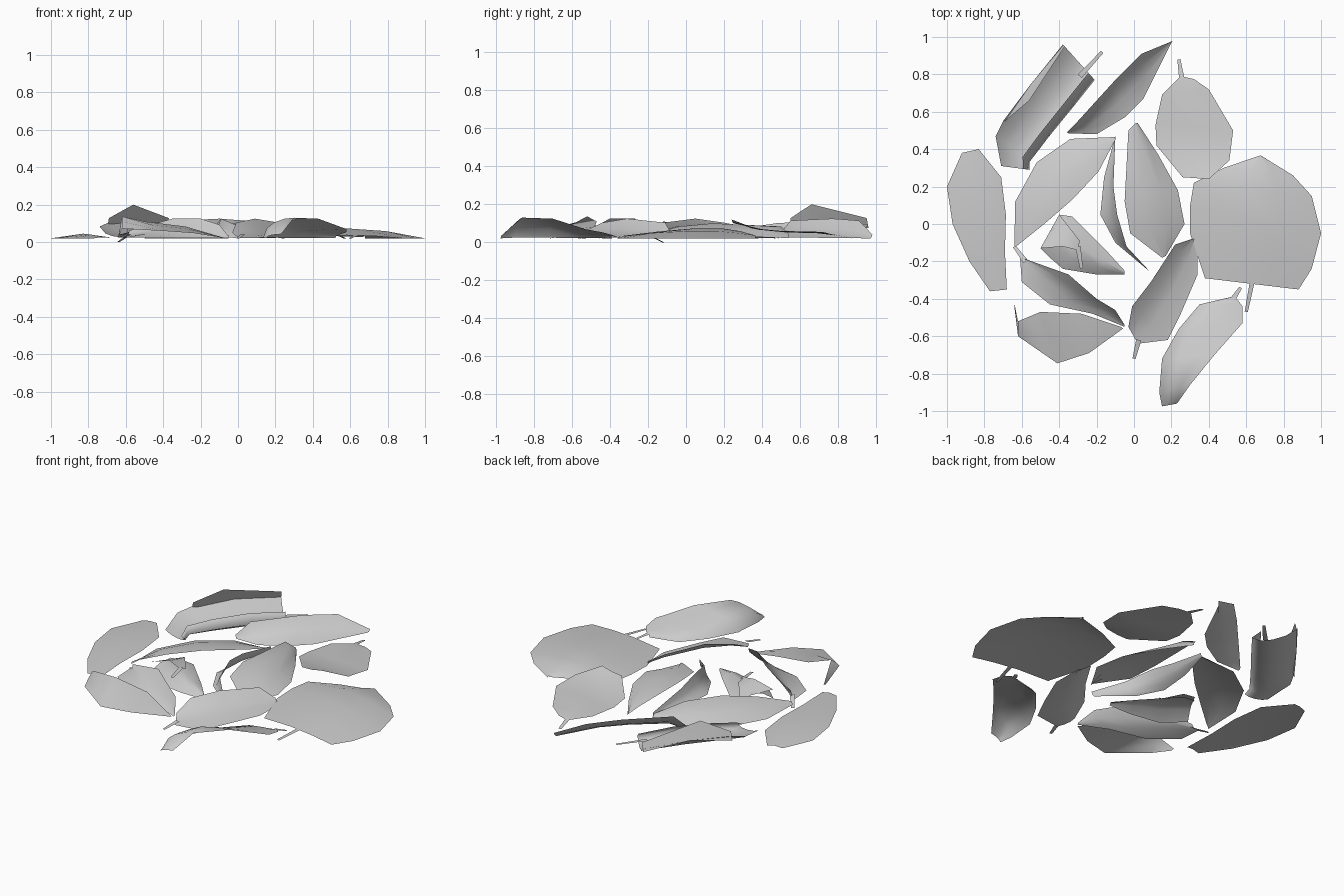
import bpy, bmesh, math
from mathutils import Vector

cube = bpy.data.objects.get("Cube")
if cube:
    bpy.data.objects.remove(cube)

leaf_grey = bpy.data.materials.new("leaf_grey")
leaf_grey.use_nodes = True
colour = (0.6, 0.6, 0.6, 1)
leaf_grey.diffuse_color = colour
leaf_grey.node_tree.nodes["Principled BSDF"].inputs["Base Color"].default_value = colour

GROUND = 0.02

# Cross-sections: (position from left edge to right edge, height at full arch)
FLAT = [(0, .02), (.5, .045), (1, .025)]
DOME = [(0, .04), (.4, .075), (.7, .06), (1, .02)]
RISING = [(0, .025), (.4, .065), (.75, .085), (1, .09)]
FALLING = [(0, .1), (.35, .1), (.7, .07), (1, .03)]
STEEP_LEFT = [(0, .025), (.12, .075), (.35, .105), (.7, .125), (1, .13)]
WALL_RIGHT = [(0, .025), (.45, .045), (.75, .075), (1, .125)]
WALL_LEFT = [(1 - u, z) for u, z in reversed(WALL_RIGHT)]
ROLLED = [(0, .11), (.25, .06), (.55, .035), (.82, .035), (1, .065), (.8, .11)]


def add_stem(bm, start, end, z_start=.04, z_end=GROUND, width=.014):
    """Flat tapered ribbon between two ground positions."""
    a, b = Vector((*start, z_start)), Vector((*end, z_end))
    side = (b - a).cross(Vector((0, 0, 1))).normalized() * width
    corners = [a + side, a - side, b - side * .6, b + side * .6]
    bm.faces.new([bm.verts.new(c) for c in corners])


def leaf(name, left, right, section, stem=None, arch=None, **stem_heights):
    """Loft a thin leaf between its two edge curves, arching along its length."""
    bm = bmesh.new()
    rows = []
    last = len(left) - 1
    if arch is None:
        arch = [.3 + .7 * math.sin(math.pi * i / last) for i in range(last + 1)]
    for l, r, rise in zip(left, right, arch):
        l, r = Vector(l), Vector(r)
        row = []
        for u, z in section:
            p = l.lerp(r, u)
            row.append(bm.verts.new((p.x, p.y, GROUND + (z - GROUND) * rise)))
        rows.append(row)
    for a, b in zip(rows, rows[1:]):
        for j in range(len(section) - 1):
            bm.faces.new((a[j], b[j], b[j + 1], a[j + 1]))
    if stem:
        add_stem(bm, *stem, **stem_heights)
    # Keep the upper side of the sheet facing up
    for f in bm.faces:
        f.normal_update()
    if sum(f.normal.z * f.calc_area() for f in bm.faces) < 0:
        bmesh.ops.reverse_faces(bm, faces=bm.faces[:])
    mesh = bpy.data.meshes.new(name)
    bm.to_mesh(mesh)
    bm.free()
    mesh.materials.append(leaf_grey)
    for poly in mesh.polygons:
        poly.use_smooth = True
    obj = bpy.data.objects.new(name, mesh)
    bpy.context.collection.objects.link(obj)


# Back leaves
leaf("rolled_back_leaf",
     [(-.71, .31), (-.74, .47), (-.7, .55), (-.55, .75), (-.38, .96)],
     [(-.56, .29), (-.56, .33), (-.46, .46), (-.33, .62), (-.21, .77)],
     ROLLED, stem=((-.29, .79), (-.17, .92)), arch=(.3, .7, .9, 1, .8),
     z_start=.06, z_end=.05)
leaf("rolled_back_leaf_flap",
     [(-.7, .55), (-.55, .75), (-.38, .96)],
     [(-.69, .55), (-.56, .66), (-.37, .95)],
     [(0, .11), (1, .2)], arch=(.6, 1, .6))
leaf("long_back_leaf",
     [(-.36, .49), (-.3, .55), (-.1, .77), (.04, .91), (.21, .98)],
     [(-.35, .485), (-.2, .48), (-.05, .57), (.05, .67), (.2, .97)],
     WALL_LEFT, arch=(.2, .9, 1, .9, .2))
leaf("broad_back_leaf",
     [(.25, .79), (.15, .69), (.115, .53), (.12, .42), (.26, .25)],
     [(.32, .775), (.4, .72), (.53, .5), (.51, .34), (.4, .24)],
     [(0, .1), (.5, .105), (1, .12)], arch=(.2, .35, .4, .55, 1),
     stem=((.255, .78), (.24, .88)))

# Outer side leaves
leaf("flat_side_leaf",
     [(-.92, .38), (-1, .2), (-.97, 0), (-.88, -.2), (-.77, -.36)],
     [(-.83, .4), (-.71, .25), (-.685, .05), (-.69, -.15), (-.68, -.35)],
     FLAT)
leaf("large_round_leaf",
     [(.67, .365), (.48, .3), (.32, .22), (.3, .1), (.3, -.05), (.38, -.29)],
     [(.68, .365), (.85, .26), (.95, .15), (1, -.05), (.95, -.24), (.88, -.35)],
     DOME, stem=((.64, -.27), (.6, -.47)))

# Middle leaves
leaf("broad_middle_leaf",
     [(-.64, -.12), (-.635, .12), (-.52, .33), (-.34, .455), (-.1, .465)],
     [(-.63, -.12), (-.48, 0), (-.33, .13), (-.19, .28), (-.1, .45)],
     RISING)
leaf("narrow_middle_leaf",
     [(-.1, .47), (-.16, .25), (-.18, .05), (-.1, -.1), (.08, -.25)],
     [(-.1, .46), (-.11, .2), (-.09, .05), (-.04, -.12), (.09, -.26)],
     WALL_RIGHT)
leaf("pointed_middle_leaf",
     [(.01, .54), (-.03, .5), (-.05, .12), (-.02, -.05), (.15, -.18)],
     [(.02, .54), (.13, .37), (.235, .18), (.27, 0), (.17, -.17)],
     FALLING)
leaf("small_curled_leaf",
     [(-.4, .05), (-.33, .04), (-.27, -.02), (-.15, -.14), (-.05, -.25)],
     [(-.5, -.13), (-.45, -.18), (-.38, -.24), (-.2, -.27), (-.05, -.27)],
     DOME, arch=(1, 1, 1, .8, .3))
leaf("small_curled_leaf_flap",
     [(-.5, -.13), (-.38, -.12), (-.3, -.14)],
     [(-.4, .05), (-.36, 0), (-.29, -.09)],
     [(0, .11), (1, .09)], stem=((-.3, -.12), (-.28, -.24)),
     arch=(.6, 1, .8), z_start=.09, z_end=.08)

# Front leaves
leaf("arched_front_leaf",
     [(-.61, -.17), (-.6, -.31), (-.45, -.43), (-.22, -.48), (-.05, -.55)],
     [(-.58, -.19), (-.35, -.27), (-.2, -.4), (-.1, -.46), (-.05, -.54)],
     WALL_RIGHT, stem=((-.58, -.2), (-.64, -.12)), arch=(.4, 1, 1, .7, .1),
     z_end=0)
leaf("wide_front_leaf",
     [(-.64, -.42), (-.62, -.52), (-.5, -.47), (-.28, -.48), (-.07, -.55)],
     [(-.64, -.44), (-.62, -.6), (-.41, -.745), (-.24, -.69), (-.06, -.56)],
     [(0, .11), (.5, .09), (1, .06)], arch=(.1, 1.3, 1, .7, 0))
leaf("centre_front_leaf",
     [(.31, -.08), (.22, -.11), (.09, -.31), (-.01, -.44), (-.03, -.55)],
     [(.34, -.08), (.34, -.27), (.25, -.48), (.18, -.62), (.02, -.64)],
     WALL_LEFT, stem=((.025, -.62), (0, -.72)))
leaf("long_front_leaf",
     [(.52, -.39), (.35, -.43), (.24, -.56), (.15, -.72), (.135, -.9), (.15, -.975)],
     [(.55, -.4), (.58, -.44), (.58, -.53), (.43, -.7), (.3, -.86), (.23, -.96)],
     STEEP_LEFT, stem=((.53, -.4), (.57, -.34)), arch=(.2, .3, .45, .95, 1, .2))
